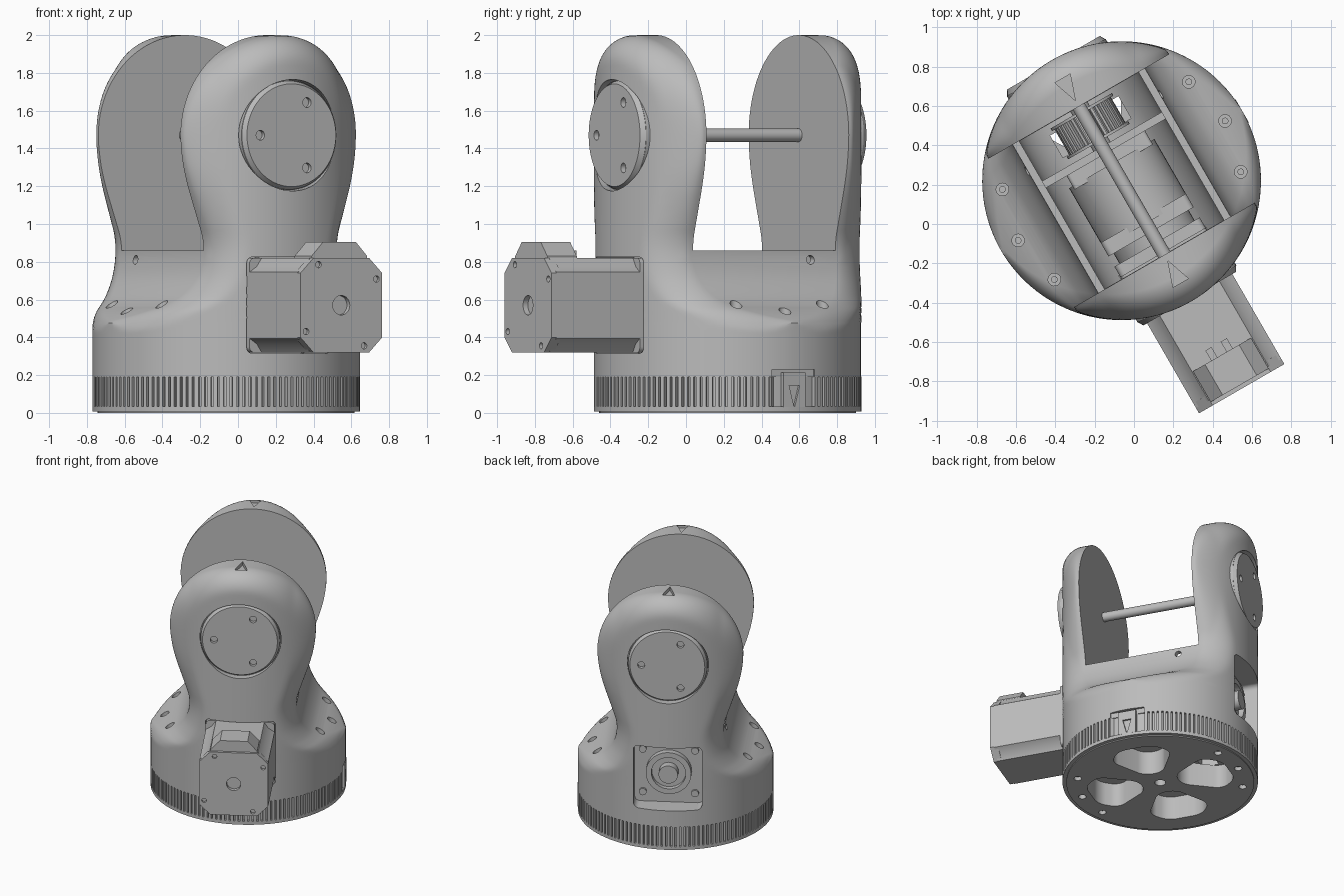
import bpy, bmesh, math
from math import sin, cos, pi, radians, sqrt, hypot
from mathutils import Matrix, Vector

if "Cube" in bpy.data.objects:
    bpy.data.objects.remove(bpy.data.objects["Cube"])

grey = bpy.data.materials.new("plain grey")
grey.use_nodes = True
GREY = (0.5, 0.5, 0.5, 1)
grey.diffuse_color = GREY
grey.node_tree.nodes["Principled BSDF"].inputs["Base Color"].default_value = GREY
parts = []


def finish(name, bm):
    bmesh.ops.recalc_face_normals(bm, faces=bm.faces)
    mesh = bpy.data.meshes.new(name)
    bm.to_mesh(mesh)
    bm.free()
    mesh.materials.append(grey)
    obj = bpy.data.objects.new(name, mesh)
    bpy.context.collection.objects.link(obj)
    parts.append(obj)
    return obj


def add_cyl(bm, a, b, r, r2=None, n=32):
    a, b = Vector(a), Vector(b)
    rot = (b - a).to_track_quat('Z', 'Y').to_matrix().to_4x4()
    bmesh.ops.create_cone(bm, cap_ends=True, segments=n, radius1=r, radius2=r if r2 is None else r2,
                          depth=(b - a).length, matrix=Matrix.Translation((a + b) / 2) @ rot)


def cyls(name, specs, n=32):
    bm = bmesh.new()
    for s in specs:
        add_cyl(bm, *s, n=n)
    return finish(name, bm)


def prism(name, pts, d0, d1, plane='XY', bevel=0):
    """Extrude a 2D outline along the axis missing from the plane name."""
    put = {'XY': lambda p, d: (p[0], p[1], d), 'XZ': lambda p, d: (p[0], d, p[1]),
           'YZ': lambda p, d: (d, p[0], p[1])}[plane]
    bm = bmesh.new()
    lo = [bm.verts.new(put(p, d0)) for p in pts]
    hi = [bm.verts.new(put(p, d1)) for p in pts]
    bm.faces.new(lo)
    bm.faces.new(hi)
    n = len(pts)
    for i in range(n):
        bm.faces.new((lo[i], lo[(i + 1) % n], hi[(i + 1) % n], hi[i]))
    if bevel:
        edges = [bm.edges.get((a, b)) for a, b in zip(lo, hi)]
        bmesh.ops.bevel(bm, geom=edges, offset=bevel, segments=6, profile=0.5, affect='EDGES')
    return finish(name, bm)


def rect(x0, x1, y0, y1):
    return [(x0, y0), (x1, y0), (x1, y1), (x0, y1)]


def corners(quarter, z):
    """Repeat the points of one corner around a square section."""
    pts = []
    for k in range(4):
        c, s = round(cos(k * pi / 2)), round(sin(k * pi / 2))
        pts += [(x * c - y * s, z + x * s + y * c) for x, y in quarter]
    return pts


def cut(obj, *cutters):
    for c in cutters:
        mod = obj.modifiers.new("cut", 'BOOLEAN')
        mod.operation, mod.solver, mod.object = 'DIFFERENCE', 'EXACT', c
        with bpy.context.temp_override(object=obj, active_object=obj):
            bpy.ops.object.modifier_apply(modifier=mod.name)
        parts.remove(c)
        bpy.data.objects.remove(c)


R, LOBE, AXIS, GAP, SADDLE, MOTOR = 0.708, 0.53, 1.47, 0.435, 0.86, 0.57

# Half width of the housing at each height, below the round lobe
WIDTH = [(0.4, 0.9), (0.44, 0.79), (0.47, 0.725), (0.5, 0.675), (0.54, 0.607), (0.57, 0.55), (0.62, 0.485),
         (0.7, 0.427), (0.78, 0.398), (0.86, 0.388), (0.93, 0.396), (1.0, 0.418), (1.1, 0.452),
         (1.2, 0.485), (1.3, 0.511), (1.4, 0.526), (AXIS, LOBE)]


def half_width(z):
    if z >= AXIS:
        return sqrt(max(LOBE ** 2 - (z - AXIS) ** 2, 0))
    if z <= WIDTH[0][0]:
        return WIDTH[0][1]
    i = max(k for k in range(len(WIDTH) - 1) if WIDTH[k][0] <= z)
    (z0, w0), (z1, w1) = WIDTH[i], WIDTH[i + 1]

    def slope(k):
        a, b = WIDTH[max(k - 1, 0)], WIDTH[min(k + 1, len(WIDTH) - 1)]
        return (b[1] - a[1]) / (b[0] - a[0])
    t, h = (z - z0) / (z1 - z0), z1 - z0
    return ((2 * t**3 - 3 * t**2 + 1) * w0 + (t**3 - 2 * t**2 + t) * h * slope(i)
            + (3 * t**2 - 2 * t**3) * w1 + (t**3 - t**2) * h * slope(i + 1))


def depth(u, z, w):
    """Outer surface distance from the middle plane, with a rounded rim."""
    d = sqrt(R * R - u * u)
    e = LOBE - hypot(u, z - AXIS) if z > AXIS else w - abs(u)
    s = min(max((z - 0.5) / 0.3, 0), 1)
    r = min(0.15, max(d - 0.45 * s, 0.01))
    e = min(max(e, 0), r)
    return max(d - (r - sqrt(r * r - (r - e) ** 2)), 0.002)


# Housing: lofted cross sections, then the fork gap and hollows are cut
levels = [0.19, 0.3, 0.4] + [0.4 + 0.0125 * i for i in range(1, 20)]
levels += [0.65 + 0.02 * i for i in range(41)]
levels += [AXIS + LOBE * sin(radians(a)) for a in range(0, 90, 4)] + [AXIS + LOBE * sin(radians(89))]
bm = bmesh.new()
rings, N = [], 40
for z in levels:
    w = half_width(z)
    U = min(w, R * 0.9995)
    us = [U * sin(-pi / 2 + pi * i / N) for i in range(N + 1)]
    ring = [(u, -depth(u, z, w), z) for u in us] + [(u, depth(u, z, w), z) for u in reversed(us)]
    rings.append([bm.verts.new(p) for p in ring])
for a, b in zip(rings, rings[1:]):
    for i in range(len(a)):
        j = (i + 1) % len(a)
        bm.faces.new((a[i], a[j], b[j], b[i]))
bm.faces.new(rings[0])
bm.faces.new(rings[-1])
housing = finish("fork_housing", bm)

# The trough has a round bottom that follows the gearbox
trough = [(0.35, 0.9)] + [(0.35 * cos(a * pi / 24), MOTOR - 0.33 * sin(a * pi / 24)) for a in range(25)] + [(-0.35, 0.9)]
cut(housing,
    prism("gap", rect(-1, 1, -GAP, GAP), SADDLE, 2.2),
    prism("trough", trough, -GAP + 0.002, GAP - 0.002, 'XZ'),
    prism("floor_slot", rect(-0.2, 0.2, 0.25, 0.38), 0.1, 0.5),
    prism("motor_pocket", rect(-0.255, 0.255, 0.315, 0.825), -0.9, -0.41, 'XZ', 0.03),
    prism("rear_pocket", rect(-0.25, 0.25, 0.32, 0.82), 0.55, 0.9, 'XZ', 0.04),
    cyls("cap_seats", [((0, s * 0.62, AXIS), (0, s * 0.9, AXIS), 0.295) for s in (-1, 1)], 64),
    cyls("shoulder_holes", [((s * 0.607 * cos(a), 0.607 * sin(a), 0.45), (s * 0.607 * cos(a), 0.607 * sin(a), 0.9), 0.032)
                            for s in (-1, 1) for a in (-0.45, 0, 0.45)], 20),
    cyls("side_holes", [((s * 0.3, 0.28, 0.81), (s * 0.6, 0.28, 0.81), 0.024) for s in (-1, 1)], 20),
    prism("pointer_notch", rect(-0.13, 0.13, 0.1, 0.23), 0.685, 0.8, 'YZ'))
for s in (-1, 1):
    cut(housing, prism("top_mark", [(-0.045, s * 0.6), (0.045, s * 0.6), (0, s * 0.47)], 1.972, 2.1))

cyls("shoulder_screws", [((s * 0.607 * cos(a), 0.607 * sin(a), 0.42), (s * 0.607 * cos(a), 0.607 * sin(a), 0.48), 0.017)
                         for s in (-1, 1) for a in (-0.45, 0, 0.45)], 16)

# Lobe caps with a collar, a chamfered face and three screw holes each
for name, s in (("front_cap", -1), ("rear_cap", 1)):
    cyls(name + "_collar", [((0, s * 0.61, AXIS), (0, s * 0.665, AXIS), 0.29)], 64)
    cap = cyls(name, [((0, s * 0.664, AXIS), (0, s * 0.692, AXIS), 0.288, 0.272)], 64)
    holes = [(s * 0.19 * cos(k * 2 * pi / 3), AXIS + 0.2 * sin(k * 2 * pi / 3)) for k in range(3)]
    cut(cap, cyls("cap_holes", [((x, s * 0.65, z), (x, s * 0.8, z), 0.026) for x, z in holes], 20))

cyls("cross_rod", [((0, -0.44, AXIS), (0, 0.44, AXIS), 0.035)])

# Knurled ring, leaving room for the pointer
teeth, ring_pts = 132, []
for k in range(teeth):
    for f, r in ((0.0, R), (0.62, R), (0.66, 0.685), (0.96, 0.685)):
        a = 2 * pi * (k + f) / teeth
        ring_pts.append((cos(a) * r, sin(a) * r))
ring_pts = [(x, y) if x < 0 or abs(y) > 0.13 else (x * 0.685 / hypot(x, y), y * 0.685 / hypot(x, y))
            for x, y in ring_pts]
knurl = prism("knurled_ring", ring_pts, 0.03, 0.192)
flange = cyls("base_flange", [((0, 0, 0.008), (0, 0, 0.034), R)], 96)
plate = cyls("base_plate", [((0, 0, 0), (0, 0, 0.185), 0.68)], 96)
cut(knurl, cyls("ring_bore", [((0, 0, -1), (0, 0, 1), 0.64)], 64))
cut(flange, cyls("flange_bore", [((0, 0, -1), (0, 0, 1), 0.66)], 64))
for k in range(4):
    c, s = cos(k * pi / 2), sin(k * pi / 2)
    window = [(0.14, -0.07), (0.4, -0.23), (0.53, -0.13), (0.53, 0.13), (0.4, 0.23), (0.14, 0.07)]
    cut(plate, prism("window", [(x * c - y * s, x * s + y * c) for x, y in window], -0.1, 0.3, 'XY', 0.06))
cut(plate, cyls("plate_holes", [((0, 0, -0.1), (0, 0, 0.3), 0.04)] +
                [((0.6 * sin(a), s * 0.6 * cos(a), -0.1), (0.6 * sin(a), s * 0.6 * cos(a), 0.03), 0.028)
                 for s in (-1, 1) for a in (-0.45, 0, 0.45)], 20))

# Pointer with an engraved arrow
pointer = prism("pointer", rect(-0.068, 0.068, 0.03, 0.215), 0.66, R, 'YZ')
cut(pointer, prism("arrow", [(-0.032, 0.145), (0.032, 0.145), (0, 0.025)], 0.694, 0.8, 'YZ'))

# Motor: grooved body, end plate, connector
prism("motor_body", corners([(0.25, 0.175), (0.205, 0.205), (0.175, 0.25)], MOTOR), -1.19, -0.42, 'XZ')
prism("motor_flange", rect(-0.25, 0.25, 0.32, 0.82), -0.68, -0.42, 'XZ', 0.03)
end = prism("motor_end", corners([(0.25, 0.17), (0.17, 0.25)], MOTOR), -1.22, -1.16, 'XZ')
cut(end, cyls("end_holes", [((0, -1.3, MOTOR), (0, -1.18, MOTOR), 0.052)] +
              [((x, -1.3, z), (x, -1.2, z), 0.017) for x, z in corners([(0.215, 0.139)], MOTOR)], 20))
prism("motor_connector", [(-0.17, 0.8), (0.17, 0.8), (0.17, 0.83), (0.1, 0.905), (-0.1, 0.905), (-0.17, 0.83)],
      -1.2, -1.02, 'XZ')
for s in (-1, 1):
    prism("connector_pin", rect(s * 0.045 - 0.018, s * 0.045 + 0.018, 0.81, 0.86), -1.03, -0.96, 'XZ')

# Rear bearing and its screws
bearing = cyls("rear_bearing", [((0, 0.5, MOTOR), (0, 0.6, MOTOR), 0.165)], 48)
cut(bearing, cyls("bearing_bore", [((0, 0.56, MOTOR), (0, 0.9, MOTOR), 0.125)]))
cyls("rear_hub", [((0, 0.5, MOTOR), (0, 0.625, MOTOR), 0.07)])
cyls("rear_screws", [((s * 0.19, 0.5, MOTOR + t * 0.17), (s * 0.19, 0.57, MOTOR + t * 0.17), 0.027)
                     for s in (-1, 1) for t in (-1, 1)], 16)

# Drive inside the trough: gearbox, bracket, toothed pulley
cyls("gearbox", [((0, -0.25, MOTOR), (0, 0.1, MOTOR), 0.25)], 48)
prism("gearbox_flange", rect(-0.25, 0.25, 0.34, 0.8), -0.3, -0.22, 'XZ', 0.03)
prism("motor_face", rect(-0.25, 0.25, 0.34, 0.8), -0.44, -0.36, 'XZ', 0.03)
cyls("gearbox_neck", [((0, -0.4, MOTOR), (0, -0.25, MOTOR), 0.22)], 48)
prism("gearbox_mount", rect(-0.23, 0.23, 0.37, 0.77), 0.08, 0.17, 'XZ', 0.02)
prism("bracket", rect(-0.35, 0.35, 0.5, 0.82), 0.16, 0.2, 'XZ')
gear = [(r * cos(2 * pi * (k + f) / 36), MOTOR + r * sin(2 * pi * (k + f) / 36))
        for k in range(36) for f, r in ((0, 0.165), (0.5, 0.165), (0.55, 0.147), (0.95, 0.147))]
prism("pulley", gear, 0.24, 0.4, 'XZ')
cyls("pulley_rims", [((0, y, MOTOR), (0, y + 0.015, MOTOR), 0.18) for y in (0.23, 0.395)], 40)
cyls("pulley_shaft", [((0, 0.15, MOTOR), (0, 0.52, MOTOR), 0.05)])

# Turn into place and shade
place = Matrix.Translation((-0.063, 0.22, 0)) @ Matrix.Rotation(radians(30), 4, 'Z')
for o in bpy.context.selected_objects:
    o.select_set(False)
for o in parts:
    o.data.transform(place)
    o.select_set(True)
bpy.context.view_layer.objects.active = housing
bpy.ops.object.shade_smooth_by_angle(angle=radians(32))
